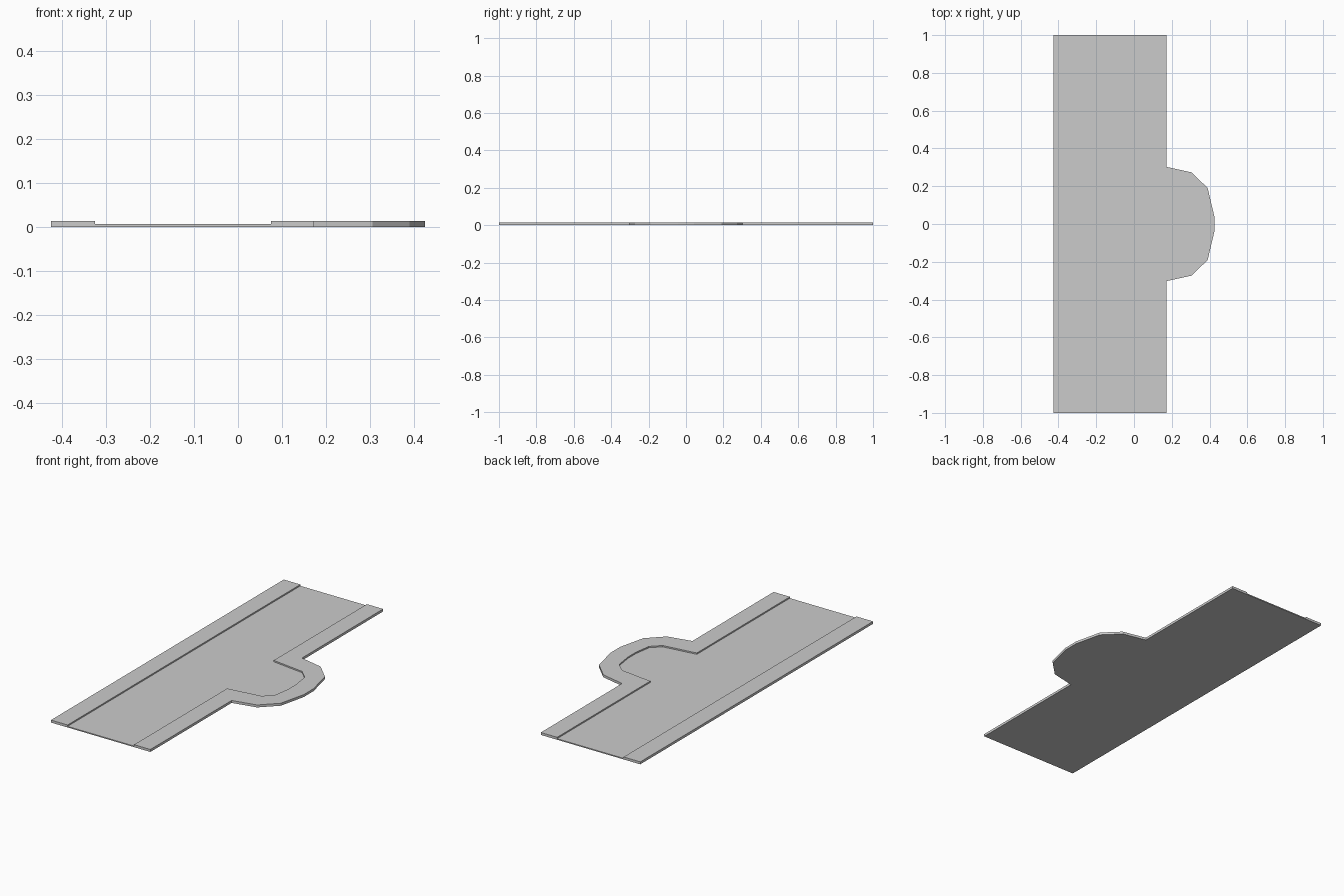
import bpy, bmesh

if "Cube" in bpy.data.objects:
    bpy.data.objects.remove(bpy.data.objects["Cube"])

ROAD_Z, CURB_Z = 0.006, 0.0135


def mirrored(half):
    """Complete a profile given for y < 0 with its mirror image in y > 0."""
    return half + [(x, -y) for x, y in reversed(half)]


def slab(name, outline, height):
    """Extrude a flat outline from the ground up to a height."""
    bm = bmesh.new()
    base = bm.faces.new([bm.verts.new((x, y, 0)) for x, y in outline])
    top = bmesh.ops.extrude_face_region(bm, geom=[base], use_keep_orig=True)
    verts = [v for v in top["geom"] if isinstance(v, bmesh.types.BMVert)]
    bmesh.ops.translate(bm, verts=verts, vec=(0, 0, height))
    bmesh.ops.recalc_face_normals(bm, faces=bm.faces)
    mesh = bpy.data.meshes.new(name)
    bm.to_mesh(mesh)
    bm.free()
    obj = bpy.data.objects.new(name, mesh)
    bpy.context.collection.objects.link(obj)
    return obj


# Kerb lines around the rounded bay, from the front end to the back end
outer = mirrored([(0.173, -1), (0.173, -0.302), (0.306, -0.273),
                  (0.39, -0.19), (0.425, -0.042)])
inner = mirrored([(0.075, -1), (0.075, -0.2), (0.263, -0.175),
                  (0.312, -0.128), (0.326, -0.033)])

# Lowered roadway including the bay
slab("roadway", [(-0.325, 1), (-0.325, -1)] + inner, ROAD_Z)

# Straight pavement on the left
slab("straight_pavement",
     [(-0.425, -1), (-0.325, -1), (-0.325, 1), (-0.425, 1)], CURB_Z)

# Pavement that wraps around the bay on the right
slab("bay_pavement", outer + inner[::-1], CURB_Z)
